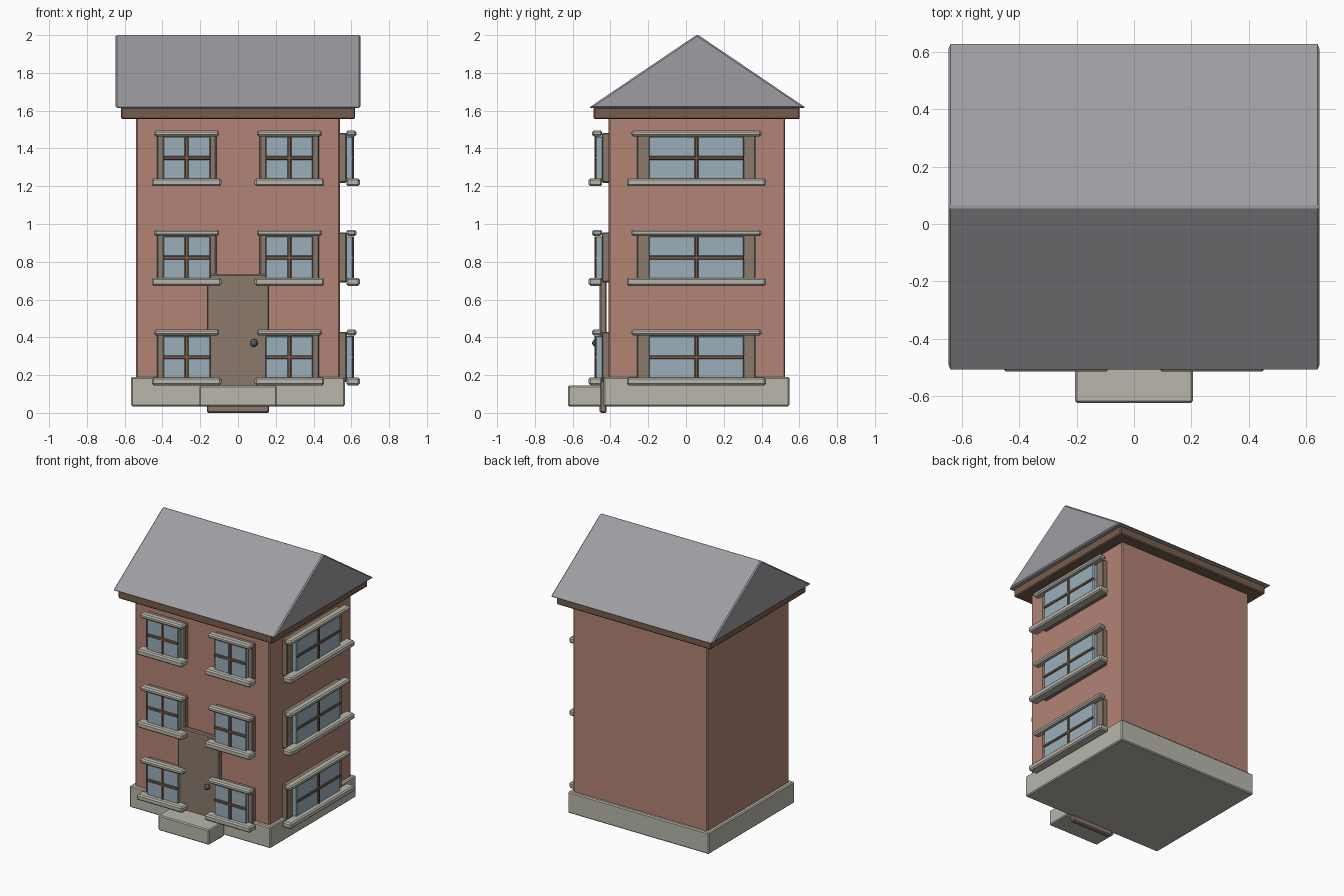
import bpy, bmesh

cube = bpy.data.objects.get("Cube")
if cube:
    bpy.data.objects.remove(cube, do_unlink=True)


def material(name, rgb):
    m = bpy.data.materials.new(name)
    m.use_nodes = True
    m.diffuse_color = (*rgb, 1)
    bsdf = next(n for n in m.node_tree.nodes if n.type == 'BSDF_PRINCIPLED')
    bsdf.inputs["Base Color"].default_value = (*rgb, 1)
    return m


brick = material("brick", (0.45, 0.23, 0.18))
stone = material("pale stone", (0.48, 0.47, 0.41))
slate = material("roof slate", (0.34, 0.335, 0.36))
wood = material("light wood", (0.26, 0.195, 0.15))
dark_wood = material("dark wood", (0.18, 0.11, 0.075))
glass = material("window glass", (0.33, 0.43, 0.49))
metal = material("knob metal", (0.09, 0.115, 0.14))


def finish(name, bm, mat, bevel=0):
    bmesh.ops.recalc_face_normals(bm, faces=bm.faces)
    mesh = bpy.data.meshes.new(name)
    bm.to_mesh(mesh)
    bm.free()
    mesh.materials.append(mat)
    ob = bpy.data.objects.new(name, mesh)
    bpy.context.collection.objects.link(ob)
    if bevel:
        mod = ob.modifiers.new("Bevel", 'BEVEL')
        mod.width = bevel
        mod.segments = 1
    return ob


def box(name, xs, ys, zs, mat, bevel=0.007):
    """Box from the low and high limit on each axis."""
    bm = bmesh.new()
    bmesh.ops.create_cube(bm, size=1)
    for v in bm.verts:
        v.co = [(a + b) / 2 + c * abs(b - a) for c, (a, b) in zip(v.co, (xs, ys, zs))]
    return finish(name, bm, mat, bevel)


# Main building
box("walls", (-0.54, 0.54), (-0.41, 0.525), (0.06, 1.57), brick)
box("plinth", (-0.566, 0.566), (-0.437, 0.548), (0.035, 0.19), stone)
box("front_step", (-0.205, 0.205), (-0.625, -0.445), (0.035, 0.145), stone)
box("cornice", (-0.62, 0.62), (-0.49, 0.602), (1.555, 1.618), dark_wood)

# Gable roof, a triangular prism along x
bm = bmesh.new()
profile = [(-0.515, 1.615), (0.635, 1.615), (0.06, 2.004)]
end = bm.faces.new([bm.verts.new((-0.648, y, z)) for y, z in profile])
moved = bmesh.ops.extrude_face_region(bm, geom=[end])["geom"]
bmesh.ops.translate(bm, vec=(1.296, 0, 0),
                    verts=[g for g in moved if isinstance(g, bmesh.types.BMVert)])
finish("roof", bm, slate, 0.008)

# Door and knob
box("door", (-0.165, 0.165), (-0.457, -0.42), (0, 0.735), wood)
bm = bmesh.new()
bmesh.ops.create_icosphere(bm, subdivisions=2, radius=0.021)
bmesh.ops.translate(bm, verts=bm.verts, vec=(0.085, -0.477, 0.37))
finish("door_knob", bm, metal)

# Window parts: name, half width, depth from wall, height limits, material, bevel
PARTS = [
    ("frame", 0.157, (-0.01, 0.036), (0.018, 0.282), wood, 0.006),
    ("pane", 0.126, (0.03, 0.068), (0.036, 0.262), glass, 0.005),
    ("lintel", 0.172, (0.034, 0.087), (0.264, 0.296), stone, 0.009),
    ("sill", 0.184, (0.034, 0.105), (0, 0.042), stone, 0.009),
    ("mullion", 0.01, (0.034, 0.075), (0.036, 0.262), dark_wood, 0.004),
    ("crossbar", 0.126, (0.034, 0.075), (0.139, 0.159), dark_wood, 0.004),
]


def window(label, centre, base, side=False):
    for part, half, depth, zs, mat, bevel in PARTS:
        # Side windows are twice as wide
        half *= 2 if side and part != "mullion" else 1
        along = (centre - half, centre + half)
        zs = [base + z for z in zs]
        if side:
            xs, ys = [0.54 + d for d in depth], along
        else:
            xs, ys = along, [-0.41 - d for d in reversed(depth)]
        box(f"{label}_{part}", xs, ys, zs, mat, bevel)


for floor in range(3):
    level = 0.146 + 0.527 * floor
    window(f"front_left_window_{floor + 1}", 0.272, level)
    window(f"front_right_window_{floor + 1}", -0.272, level)
    window(f"side_window_{floor + 1}", 0.055, level, side=True)
